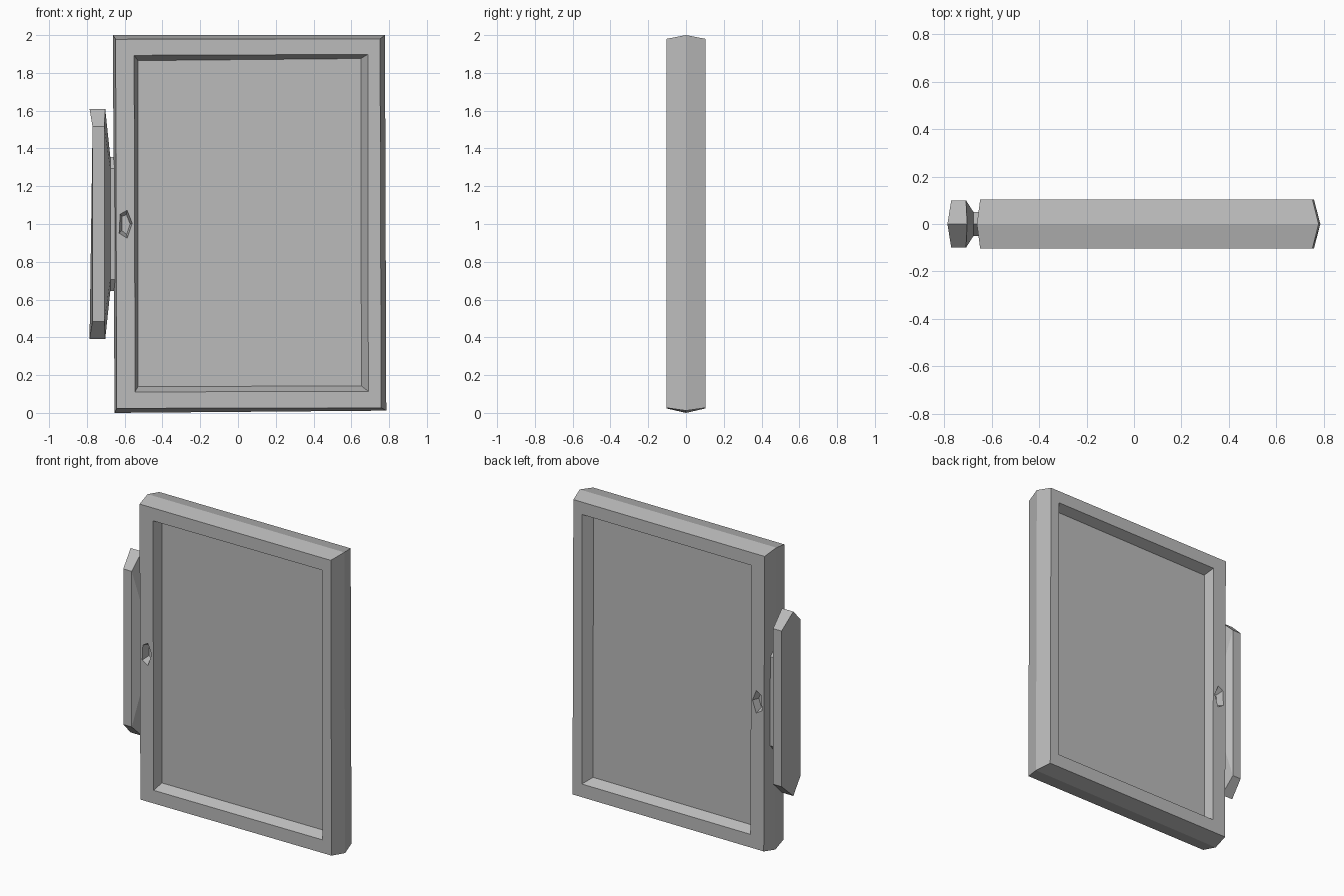
import bpy
import bmesh

cube = bpy.data.objects.get("Cube")
if cube:
    bpy.data.objects.remove(cube, do_unlink=True)

grey = bpy.data.materials.new("plain grey")
grey.use_nodes = True
colour = (0.5, 0.5, 0.5, 1)
grey.diffuse_color = colour
grey.node_tree.nodes["Principled BSDF"].inputs["Base Color"].default_value = colour


def loft(name, rings):
    """Join rings of equal length into a closed solid."""
    bm = bmesh.new()
    loops = [[bm.verts.new(p) for p in ring] for ring in rings]
    n = len(loops[0])
    for a, b in zip(loops, loops[1:]):
        for i in range(n):
            j = (i + 1) % n
            bm.faces.new((a[i], a[j], b[j], b[i]))
    bm.faces.new(loops[0])
    bm.faces.new(loops[-1])
    bmesh.ops.recalc_face_normals(bm, faces=bm.faces)
    mesh = bpy.data.meshes.new(name)
    bm.to_mesh(mesh)
    bm.free()
    mesh.materials.append(grey)
    obj = bpy.data.objects.new(name, mesh)
    bpy.context.collection.objects.link(obj)
    return obj


def at_y(outline, y):
    return [(x, y, z) for x, z in outline]


def carve(target, opening, floor, depth, side):
    """Cut a tapered pocket into the front (-1) or back (1) face."""
    cutter = loft("pocket_cutter", [at_y(opening, side * (HALF + 0.02)),
                                    at_y(opening, side * HALF),
                                    at_y(floor, side * (HALF - depth))])
    cutter.hide_render = True
    mod = target.modifiers.new("pocket", 'BOOLEAN')
    mod.operation, mod.solver, mod.object = 'DIFFERENCE', 'EXACT', cutter
    bpy.context.view_layer.objects.active = target
    bpy.ops.object.modifier_apply(modifier=mod.name)
    bpy.data.objects.remove(cutter, do_unlink=True)


# Door slab with a shallow ridge running round its edge
HALF = 0.104
face = [(-0.648, 1.978), (0.752, 1.98), (0.758, 0.027), (-0.642, 0.024)]
ridge = [(-0.662, 2.0), (0.778, 2.0), (0.785, 0.012), (-0.654, 0.0)]
door = loft("door_panel", [at_y(face, -HALF), at_y(ridge, 0), at_y(face, HALF)])

# Large sunken panel and small five-sided keyhole on both faces
panel_rim = [(-0.55, 1.893), (0.687, 1.898), (0.69, 0.114), (-0.545, 0.111)]
panel_floor = [(-0.53, 1.865), (0.651, 1.876), (0.653, 0.143), (-0.53, 0.139)]
key_rim = [(-0.624, 1.052), (-0.587, 1.073), (-0.56, 1.004),
           (-0.587, 0.925), (-0.629, 0.951)]
key_floor = [(-0.613, 1.04), (-0.591, 1.05), (-0.571, 1.0),
             (-0.59, 0.945), (-0.615, 0.965)]
for side in (-1, 1):
    carve(door, panel_rim, panel_floor, 0.065, side)
    carve(door, key_rim, key_floor, 0.05, side)


# Faceted handle bar tapering into a neck that meets the door edge
def handle_ring(x_mid, x_side, half_y, tall, short, centre=1.0):
    return [(x_mid, 0, centre + tall), (x_side, half_y, centre + short),
            (x_side, half_y, centre - short), (x_mid, 0, centre - tall),
            (x_side, -half_y, centre - short), (x_side, -half_y, centre + short)]


handle = loft("handle", [
    handle_ring(-0.786, -0.77, 0.1, 0.61, 0.515),
    handle_ring(-0.703, -0.708, 0.1, 0.61, 0.515),
    handle_ring(-0.676, -0.676, 0.05, 0.355, 0.295),
    handle_ring(-0.64, -0.64, 0.05, 0.355, 0.295)])
